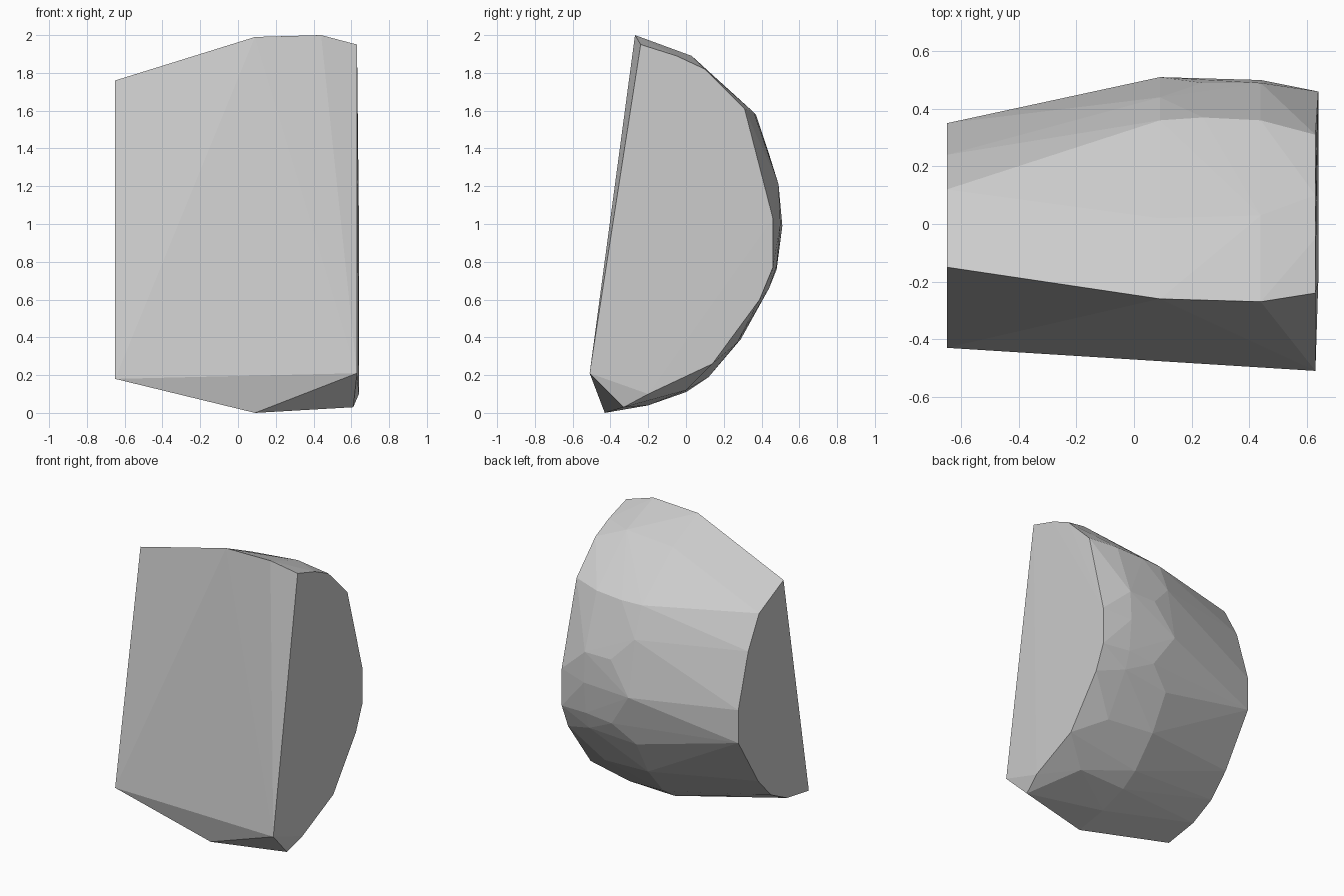
import bpy
import bmesh

# Remove the default cube only
default_cube = bpy.data.objects.get("Cube")
if default_cube:
    bpy.data.objects.remove(default_cube, do_unlink=True)

# Single stone colour
stone = bpy.data.materials.new("stone grey")
stone.use_nodes = True
colour = (0.6, 0.6, 0.6, 1)
stone.diffuse_color = colour
stone.node_tree.nodes["Principled BSDF"].inputs["Base Color"].default_value = colour


def section(x, *outline):
    """Corners of one slice across the rock, given as (y, z) in hundredths."""
    return [(x / 100, y / 100, z / 100) for y, z in outline]


def hull_object(name, points, material):
    """Wrap the points in a faceted convex skin and make it an object."""
    bm = bmesh.new()
    for point in points:
        bm.verts.new(point)
    result = bmesh.ops.convex_hull(bm, input=bm.verts)
    unused = {g for g in result["geom_interior"] + result["geom_unused"]
              if isinstance(g, bmesh.types.BMVert)}
    bmesh.ops.delete(bm, geom=list(unused), context="VERTS")
    bmesh.ops.recalc_face_normals(bm, faces=bm.faces)
    mesh = bpy.data.meshes.new(name)
    bm.to_mesh(mesh)
    bm.free()
    mesh.materials.append(material)
    rock = bpy.data.objects.new(name, mesh)
    bpy.context.collection.objects.link(rock)
    return rock


# Flat broken end on the narrow side
narrow_end = section(-65, (-15, 176), (12, 163), (24, 141), (35, 104), (35, 81),
                     (13, 46), (-1, 31), (-19, 22), (-43, 18))

# Rounded outer skin, slice by slice
middle = section(9, (-26, 199), (2, 186), (36, 158), (44, 137), (51, 99),
                 (42, 63), (29, 39), (12, 19), (0, 11), (-20, 4), (-43, 0))
shoulder = section(24, (49, 121), (48, 76), (37, 158))
wide = section(44, (-27, 200), (3, 189), (36, 159), (49, 121), (50, 100),
               (48, 78), (44, 66), (27, 37), (0, 12))

# Flat broken end on the wide side, with a chipped rim
wide_end = section(63, (-24, 195), (-5, 189), (10, 182), (31, 161), (-51, 21))
chipped_rim = section(64, (46, 103), (46, 77), (39, 60), (14, 26), (-20, 10))
lower_corner = section(61, (-33, 3))

hull_object("rock_fragment",
            narrow_end + middle + shoulder + wide
            + wide_end + chipped_rim + lower_corner, stone)
